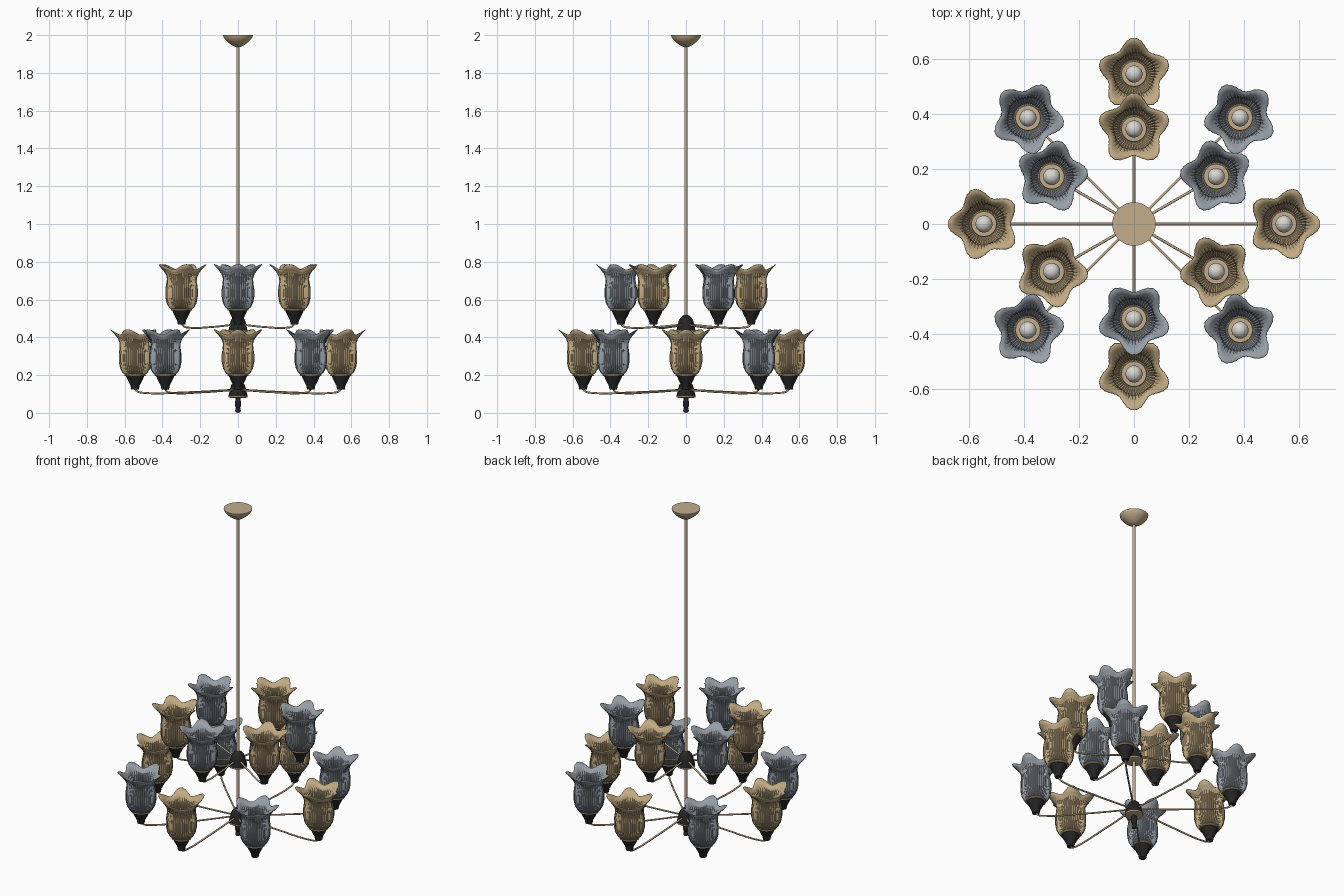
import bpy, bmesh
from math import sin, cos, pi, radians

cube = bpy.data.objects.get("Cube")
if cube:
    bpy.data.objects.remove(cube)


def material(name, rgb):
    m = bpy.data.materials.new(name)
    m.use_nodes = True
    m.diffuse_color = (*rgb, 1)
    m.node_tree.nodes["Principled BSDF"].inputs["Base Color"].default_value = (*rgb, 1)
    return m


BRASS = material("warm brass", (0.55, 0.42, 0.26))
AMBER = material("amber glass", (0.54, 0.41, 0.23))
SMOKE = material("smoke grey glass", (0.31, 0.35, 0.39))
BLACK = material("black metal", (0.018, 0.018, 0.018))
WHITE = material("bulb white", (0.68, 0.67, 0.63))


def place(name, data, loc=(0, 0, 0), angle=0):
    ob = bpy.data.objects.new(name, data)
    ob.location = loc
    ob.rotation_euler.z = angle
    bpy.context.scene.collection.objects.link(ob)
    return ob


def surface(name, rows, steps, shape, mat, crease=35):
    """Ring mesh: shape(row, angle) gives radius and height at each step."""
    bm = bmesh.new()
    rings = []
    for row in rows:
        ring = []
        for i in range(steps):
            a = 2 * pi * i / steps
            r, z = shape(row, a, i)
            ring.append(bm.verts.new((r * cos(a), r * sin(a), z)))
        rings.append(ring)
    for low, high in zip(rings, rings[1:]):
        for i in range(steps):
            j = (i + 1) % steps
            bm.faces.new((low[i], low[j], high[j], high[i]))
    bmesh.ops.remove_doubles(bm, verts=bm.verts, dist=1e-5)
    mesh = bpy.data.meshes.new(name)
    bm.to_mesh(mesh)
    bm.free()
    mesh.materials.append(mat)
    mesh.shade_smooth()
    mesh.set_sharp_from_angle(angle=radians(crease))
    return mesh


def lathe(name, profile, mat, steps=32):
    return surface(name, profile, steps, lambda p, a, i: p, mat)


# Fluted bell shade with five flared petals: radius, height, petal strength
SHADE = [(.048, 0, 0), (.064, .012, 0), (.077, .035, 0), (.084, .07, 0),
         (.084, .11, 0), (.079, .145, .05), (.077, .168, .15),
         (.083, .193, .4), (.095, .215, .7), (.115, .24, 1)]


def petal(row, a, i):
    r, z, w = row
    wave = cos(5 * a)
    flute = .0022 * (1 - .6 * w) * (1 if i % 2 else -1)
    return r + .017 * w * wave + flute, z - .014 * w * (1 - wave)


amber_shade = surface("amber_shade", SHADE, 90, petal, AMBER)
smoke_shade = surface("smoke_shade", SHADE, 90, petal, SMOKE)

# Shared lamp parts, measured from the base of the shade
cup = lathe("cup", [(0, -.078), (.02, -.076), (.024, -.055), (.033, -.038),
                    (.043, -.018), (.05, 0), (0, 0)], BLACK)
collar = lathe("collar", [(0, -.004), (.055, -.004), (.057, 0), (.055, .005),
                          (.047, .006), (.045, .014), (0, .014)], BRASS)
bulb = lathe("bulb", [(0, .012), (.016, .012), (.017, .045)]
             + [(.031 * cos(t), .08 + .031 * sin(t))
                for t in [radians(d) for d in range(-55, 90, 12)]]
             + [(0, .111)], WHITE)
hub = lathe("hub", [(0, -.11), (.05, -.11), (.048, -.095), (.044, -.085),
                    (.042, -.07), (.036, -.052), (.025, -.036),
                    (.014, -.028), (0, -.026)], BLACK)
plate = lathe("hub_plate", [(0, -.122), (.035, -.122), (.051, -.117),
                            (.051, -.11), (0, -.11)], BRASS)


def arm_curve(name, reach):
    """Thin tube that sags slightly and turns up into the cup."""
    c = bpy.data.curves.new(name, "CURVE")
    c.dimensions = "3D"
    c.bevel_depth = .005
    c.bevel_resolution = 2
    c.resolution_u = 8
    points = [(.025, -.078), (reach * .5, -.091), (reach - .05, -.094),
              (reach - .012, -.086), (reach, -.072)]
    s = c.splines.new("BEZIER")
    s.bezier_points.add(len(points) - 1)
    for bp, (x, z) in zip(s.bezier_points, points):
        bp.co = (x, 0, z)
        bp.handle_left_type = bp.handle_right_type = "AUTO"
    c.materials.append(BRASS)
    return c


def tier(label, count, reach, height, start, first, second):
    centre = (0, 0, height)
    place(label + "_hub", hub, centre)
    place(label + "_hub_plate", plate, centre)
    arm = arm_curve(label + "_arm", reach)
    for k in range(count):
        a = start + 2 * pi * k / count
        spot = (reach * cos(a), reach * sin(a), height)
        tag = f"_{k + 1}"
        place(label + "_arm" + tag, arm, centre, a)
        for part, mesh in (("cup", cup), ("collar", collar), ("bulb", bulb)):
            place(f"{label}_{part}{tag}", mesh, spot, a)
        shade = place(label + "_shade" + tag, second if k % 2 else first, spot, a)
        wall = shade.modifiers.new("glass wall", "SOLIDIFY")
        wall.thickness = .003
        wall.offset = -1


# Two rings of lamps with alternating glass
tier("lower", 8, .545, .2, 0, amber_shade, smoke_shade)
tier("upper", 6, .345, .545, -pi / 2, smoke_shade, amber_shade)

# Central rod, ceiling canopy and bottom finial
place("central_rod", lathe("central_rod", [(0, .09), (.008, .09), (.008, 1.96),
                                           (0, 1.96)], BRASS, 20))
place("ceiling_canopy", lathe("ceiling_canopy", [
    (0, 1.937), (.016, 1.938), (.03, 1.945), (.052, 1.96), (.068, 1.976),
    (.077, 1.99), (.079, 2), (0, 2)], BRASS, 48))
place("bottom_finial", lathe("bottom_finial", [
    (0, 0), (.01, .002), (.015, .012), (.014, .022), (.011, .028), (.015, .036),
    (.017, .05), (.016, .06), (.013, .066), (.014, .08), (0, .08)], BLACK, 24))
